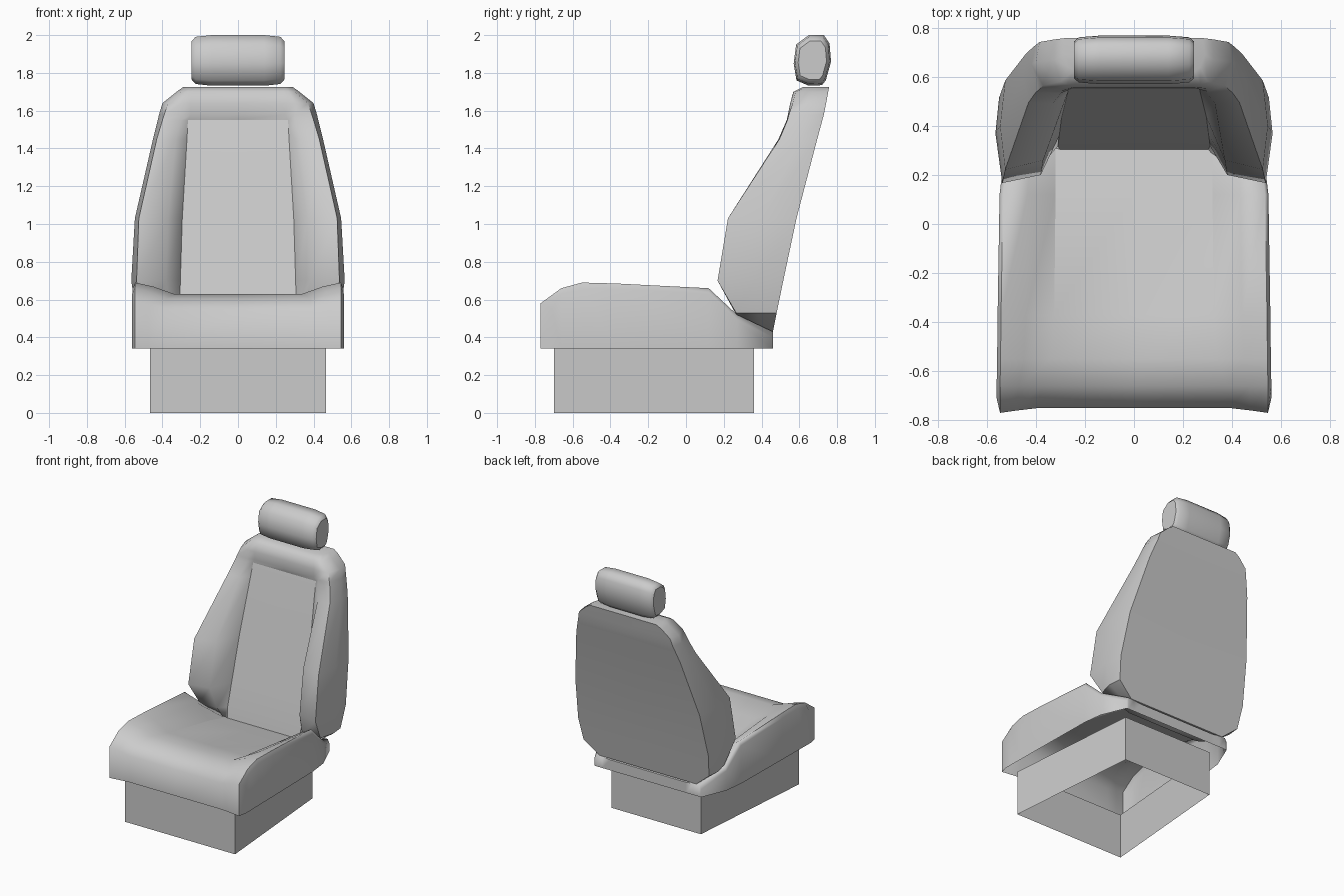
import bpy, bmesh, math

if "Cube" in bpy.data.objects:
    bpy.data.objects.remove(bpy.data.objects["Cube"])


def loft(name, rows, closed, caps, angle, sharp=None):
    """Skin faces between rows of points, then shade smooth by angle."""
    bm = bmesh.new()
    grid = [[bm.verts.new(p) for p in r] for r in rows]
    n = len(grid[0])
    for a, b in zip(grid, grid[1:]):
        for i in range(n if closed else n - 1):
            j = (i + 1) % n
            bm.faces.new((a[i], a[j], b[j], b[i]))
    if caps:
        bm.faces.new(grid[0])
        bm.faces.new(grid[-1])
    if sharp:
        tag = {v: (r, c) for r, row in enumerate(grid) for c, v in enumerate(row)}
        for e in bm.edges:
            if sharp(tag[e.verts[0]], tag[e.verts[1]]):
                e.smooth = False
    bmesh.ops.remove_doubles(bm, verts=bm.verts, dist=0.0005)
    bmesh.ops.dissolve_degenerate(bm, edges=bm.edges, dist=0.0005)
    bmesh.ops.recalc_face_normals(bm, faces=bm.faces)
    me = bpy.data.meshes.new(name)
    bm.to_mesh(me)
    bm.free()
    ob = bpy.data.objects.new(name, me)
    bpy.context.collection.objects.link(ob)
    bpy.ops.object.select_all(action='DESELECT')
    ob.select_set(True)
    bpy.context.view_layer.objects.active = ob
    bpy.ops.object.shade_smooth_by_angle(angle=math.radians(angle))
    return ob


def flip(points):
    return [(-x, y, z) for x, y, z in points]


# Pedestal: four walls tapering to the rear, open above and below
corners = [(-.465, -.70), (.465, -.70), (.378, .36), (-.378, .36)]
loft("pedestal", [[(x, y, z) for x, y in corners] for z in (0, .34)], True, False, 30)

# Seat cushion: centre and bolster profiles (y, z), front bottom to rear bottom
centre = [(-.75, .34), (-.75, .54), (-.66, .605), (-.55, .63), (-.37, .59),
          (.12, .50), (.29, .455), (.46, .42), (.46, .34)]
bolster = [(-.77, .34), (-.77, .58), (-.66, .66), (-.55, .69), (-.37, .685),
           (.12, .66), (.27, .52), (.46, .43), (.46, .34)]
inner_x = [.39, .39, .38, .34, .325, .32, .32, .32, .32]
side_xs = [.56, .56, .56, .558, .556, .548, .53, .45, .45]
rows = []
for i, ((cy, cz), (by, bz), xi, xs) in enumerate(zip(centre, bolster, inner_x, side_xs)):
    side_y = by + (.06 if i < 2 else 0)
    half = [(xi, cy, cz),
            ((xi + xs) / 2, (cy + by) / 2, cz + .65 * (bz - cz)),
            (xs - .014, by, bz),
            (xs, side_y, max(.34, bz - .03)),
            (xs, side_y, .34)]
    rows.append(flip(half)[::-1] + [(0, cy, cz)] + half)
# creases between the centre and the bolsters
loft("seat_cushion", rows, False, False, 75,
     lambda a, b: a[1] == b[1] and a[1] in (4, 6) and min(a[0], b[0]) >= 4)

# Backrest: z, panel (x, y), ridge inner, ridge outer, side, rear edge
levels = [
    (.43, .30, .30, .33, .31, .37, .35, .40, .40, .41, .46),
    (.53, .31, .318, .36, .26, .51, .265, .54, .38, .53, .48),
    (.70, .305, .358, .38, .20, .537, .167, .565, .37, .55, .515),
    (1.03, .295, .436, .37, .26, .525, .222, .546, .40, .525, .585),
    (1.45, .27, .536, .33, .49, .43, .495, .45, .60, .44, .695),
    (1.55, .265, .562, .30, .533, .40, .537, .425, .64, .41, .722),
    (1.58, .25, .553, .30, .54, .39, .545, .418, .65, .40, .73),
    (1.64, .25, .556, .30, .552, .37, .565, .40, .66, .385, .742),
    (1.70, .24, .568, .27, .569, .30, .58, .325, .67, .32, .753),
    (1.725, .22, .62, .25, .62, .27, .64, .29, .69, .28, .758),
]
rows = []
for z, *v in levels:
    half = [(x, y, z) for x, y in zip(v[::2], v[1::2])]
    rows.append([(0, v[1], z)] + half + [(0, v[-1], z)] + flip(half)[::-1])


def backrest_edge(a, b):
    panel_side = a[1] == b[1] and a[1] in (1, 11) and max(a[0], b[0]) <= 5
    panel_top = a[0] == b[0] == 5 and {a[1], b[1]} <= {0, 1, 11}
    under = a[0] == b[0] == 1 and min(a[1], b[1]) >= 3 and max(a[1], b[1]) <= 9 \
        and 6 not in (a[1], b[1])
    return panel_side or panel_top or under


loft("backrest", rows, True, True, 60, backrest_edge)

# Headrest: side profile (y, z) lofted across x, shrinking at the ends
profile = [(.65, 2.0), (.73, 2.0), (.76, 1.955), (.768, 1.86), (.74, 1.76), (.72, 1.735),
           (.65, 1.732), (.585, 1.76), (.57, 1.85), (.583, 1.95)]
rows = []
for x, s in [(-.245, .76), (-.225, .93), (-.14, 1), (.14, 1), (.225, .93), (.245, .76)]:
    rows.append([(x, .668 + (y - .668) * s, 1.866 + (z - 1.866) * s) for y, z in profile])
loft("headrest", rows, True, True, 70, lambda a, b: a[0] == b[0] and a[0] in (0, 5))
